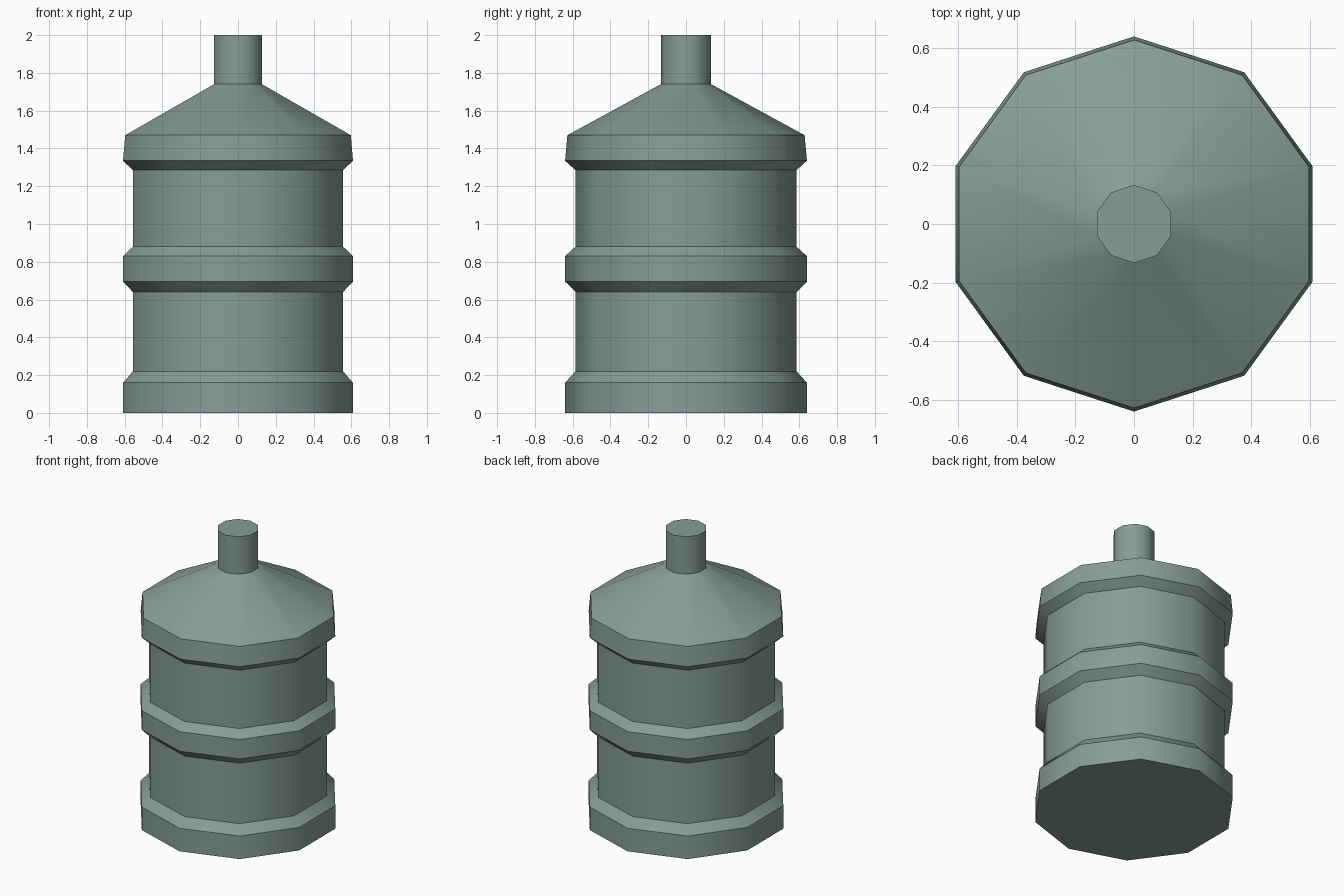
import bpy, bmesh, math

if "Cube" in bpy.data.objects:
    bpy.data.objects.remove(bpy.data.objects["Cube"])

SIDES = 10

# Outer profile: (corner radius, height), bottom to top
profile = [
    (0.64, 0.00), (0.64, 0.16), (0.585, 0.22),      # base band
    (0.585, 0.64), (0.64, 0.695), (0.64, 0.83),     # middle band
    (0.585, 0.88), (0.585, 1.285),                  # upper wall
    (0.64, 1.335), (0.628, 1.47),                   # shoulder band
    (0.133, 1.74), (0.133, 2.00),                   # sloped top and neck
]

# Revolve the profile into ten-sided rings, with corners on the y axis
bm = bmesh.new()
rings = []
for r, z in profile:
    angles = [math.pi / 2 + math.tau * i / SIDES for i in range(SIDES)]
    rings.append([bm.verts.new((r * math.cos(a), r * math.sin(a), z)) for a in angles])
for lower, upper in zip(rings, rings[1:]):
    for i in range(SIDES):
        j = (i + 1) % SIDES
        bm.faces.new((lower[i], lower[j], upper[j], upper[i]))

# Base and neck caps
bm.faces.new(rings[0][::-1])
bm.faces.new(rings[-1])

mesh = bpy.data.meshes.new("water_bottle")
bm.to_mesh(mesh)
bm.free()
bottle = bpy.data.objects.new("water_bottle", mesh)
bpy.context.collection.objects.link(bottle)

# Smooth around the sides, keep the band edges sharp
bpy.context.view_layer.objects.active = bottle
bottle.select_set(True)
bpy.ops.object.shade_smooth_by_angle(angle=math.radians(37))

# Grey-green plastic
mat = bpy.data.materials.new("bottle_plastic")
mat.diffuse_color = (0.24, 0.34, 0.30, 1)
mat.use_nodes = True
mat.node_tree.nodes["Principled BSDF"].inputs["Base Color"].default_value = mat.diffuse_color
mesh.materials.append(mat)
